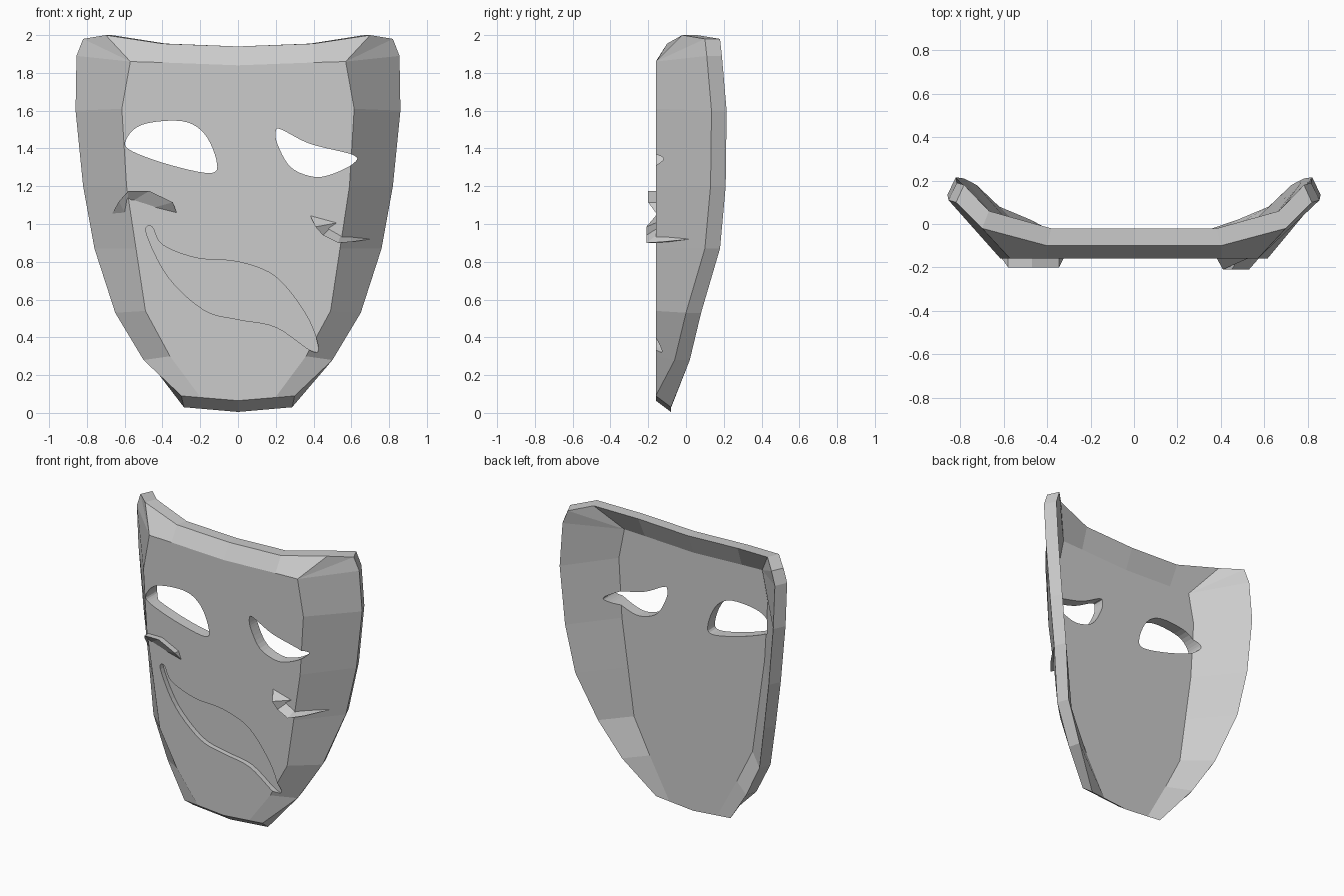
import bpy
import bmesh
from mathutils import Vector

default_cube = bpy.data.objects.get("Cube")
if default_cube:
    bpy.data.objects.remove(default_cube, do_unlink=True)

FRONT_Y = -0.16
BACK_Y = -0.08

# One plain grey for the whole mask
grey = bpy.data.materials.new("plain grey")
grey.use_nodes = True
grey_value = (0.6, 0.6, 0.6, 1.0)
grey.diffuse_color = grey_value
grey.node_tree.nodes["Principled BSDF"].inputs["Base Color"].default_value = grey_value


def finish(bm, name):
    """Clean a bmesh, turn it into an object and give it the grey material."""
    bmesh.ops.remove_doubles(bm, verts=bm.verts, dist=0.0005)
    bmesh.ops.recalc_face_normals(bm, faces=bm.faces)
    mesh = bpy.data.meshes.new(name)
    bm.to_mesh(mesh)
    bm.free()
    mesh.materials.append(grey)
    obj = bpy.data.objects.new(name, mesh)
    bpy.context.collection.objects.link(obj)
    return obj


def bridge(bm, ring_a, ring_b):
    """Join two closed rings of vertices with quads."""
    count = len(ring_a)
    for i in range(count):
        j = (i + 1) % count
        bm.faces.new((ring_a[i], ring_a[j], ring_b[j], ring_b[i]))


def smooth_loop(points, steps=5):
    """Closed rounded outline through a few control points."""
    pts = [Vector(p) for p in points]
    n = len(pts)
    result = []
    for i in range(n):
        a, b, c, d = (pts[(i + k) % n] for k in (-1, 0, 1, 2))
        for s in range(steps):
            t = s / steps
            result.append(0.5 * (2 * b + (c - a) * t
                                 + (2 * a - 5 * b + 4 * c - d) * t ** 2
                                 + (3 * b - a - 3 * c + d) * t ** 3))
    return result


def prism(name, outline, y_front, y_back):
    """Extrude a front outline along y."""
    bm = bmesh.new()
    near = [bm.verts.new((x, y_front, z)) for x, z in outline]
    far = [bm.verts.new((x, y_back, z)) for x, z in outline]
    bridge(bm, near, far)
    bm.faces.new(near)
    bm.faces.new(far)
    return finish(bm, name)


def carve(target, cutter):
    """Subtract the cutter and keep the result as plain mesh."""
    cutter.hide_render = True
    mod = target.modifiers.new("carve", 'BOOLEAN')
    mod.operation = 'DIFFERENCE'
    mod.solver = 'EXACT'
    mod.object = cutter
    bpy.context.view_layer.update()
    graph = bpy.context.evaluated_depsgraph_get()
    carved = bpy.data.meshes.new_from_object(target.evaluated_get(graph))
    target.modifiers.remove(mod)
    target.data = carved
    bpy.data.objects.remove(cutter, do_unlink=True)


# Mask shell: crease of the flat face (x, z) and outer front edge (x, y, z),
# from the forehead down one side to the chin
half = [
    ((0, 1.84), (0, -.1, 1.94)),
    ((.4, 1.855), (.4, -.1, 1.955)),
    ((.57, 1.86), (.7, -.02, 2)),
    ((.57, 1.86), (.82, .1, 1.98)),
    ((.57, 1.86), (.855, .11, 1.89)),
    ((.615, 1.61), (.86, .135, 1.6)),
    ((.59, 1.2), (.82, .13, 1.2)),
    ((.54, .87), (.76, .1, .87)),
    ((.49, .54), (.65, 0, .53)),
    ((.36, .3), (.5, -.06, .28)),
    ((.2, .085), (.3, FRONT_Y, .09)),
    ((0, .065), (0, FRONT_Y, .065)),
]
other_half = [((-c[0], c[1]), (-o[0], o[1], o[2])) for c, o in half[-2:0:-1]]
rows = half + other_half


def chin_drop(z):
    return z - 0.06 if z < 0.1 else z


def back_crease(x, z):
    return (x * 0.93, BACK_Y, z - 0.04 if z > 1.8 else chin_drop(z))


bm = bmesh.new()
rings = [
    [bm.verts.new((c[0], FRONT_Y, c[1])) for c, o in rows],
    [bm.verts.new(o) for c, o in rows],
    [bm.verts.new((o[0] * 0.955, o[1] + 0.08, chin_drop(o[2]))) for c, o in rows],
    [bm.verts.new(back_crease(*c)) for c, o in rows],
]
for ring_a, ring_b in zip(rings, rings[1:]):
    bridge(bm, ring_a, ring_b)
bm.faces.new(rings[0])
bm.faces.new(rings[-1])
mask_shell = finish(bm, "mask_shell")

# Eye openings, cut right through
right_eye = [(-.595, 1.44), (-.51, 1.525), (-.3, 1.545), (-.18, 1.48),
             (-.115, 1.34), (-.14, 1.27), (-.35, 1.31), (-.56, 1.385)]
left_eye = [(.2, 1.49), (.23, 1.5), (.38, 1.425), (.61, 1.365), (.61, 1.32),
            (.5, 1.265), (.4, 1.25), (.28, 1.3), (.21, 1.42)]
for name, outline in (("right_eye_cutter", right_eye), ("left_eye_cutter", left_eye)):
    carve(mask_shell, prism(name, smooth_loop(outline), -0.5, 0.4))

# Crooked smile, a shallow recess
mouth = [(-.485, .95), (-.455, .985), (-.4, .89), (-.22, .82), (0, .8),
         (.2, .72), (.36, .52), (.425, .35), (.385, .33), (.2, .455),
         (0, .495), (-.18, .545), (-.37, .72)]
carve(mask_shell, prism("mouth_cutter", smooth_loop(mouth), -0.5, -0.125))


# Cheek folds: a raised ridge that slopes back to the face
def cheek_fold(name, ridge, inner):
    bm = bmesh.new()
    push = Vector((0, 0.06, 0))
    layers = []
    for offset in (Vector(), push):
        top = [bm.verts.new(Vector(p) + offset) for p in ridge]
        low = [bm.verts.new(Vector(p) + offset) for p in inner]
        low_full = [top[0]] + low + [top[-1]]
        for i in range(len(top) - 1):
            corners = (top[i], top[i + 1], low_full[i + 1], low_full[i])
            bm.faces.new(list(dict.fromkeys(corners)))
        layers.append(top + low[::-1])
    bridge(bm, *layers)
    return finish(bm, name)


cheek_fold("right_cheek_fold",
           [(-.68, 0, 1.03), (-.63, -.13, 1.12), (-.58, -.2, 1.175),
            (-.47, -.2, 1.175), (-.345, -.2, 1.115), (-.325, -.16, 1.06)],
           [(-.6, -.12, 1.06), (-.585, -.15, 1.13),
            (-.56, -.155, 1.12), (-.45, -.155, 1.085)])
cheek_fold("left_cheek_fold",
           [(.7, .02, .92), (.6, -.13, .905), (.53, -.21, .9),
            (.45, -.21, .94), (.41, -.21, .985), (.38, -.155, 1.05)],
           [(.6, -.095, .935), (.545, -.15, .945),
            (.485, -.155, .975), (.545, -.15, 1.01)])
